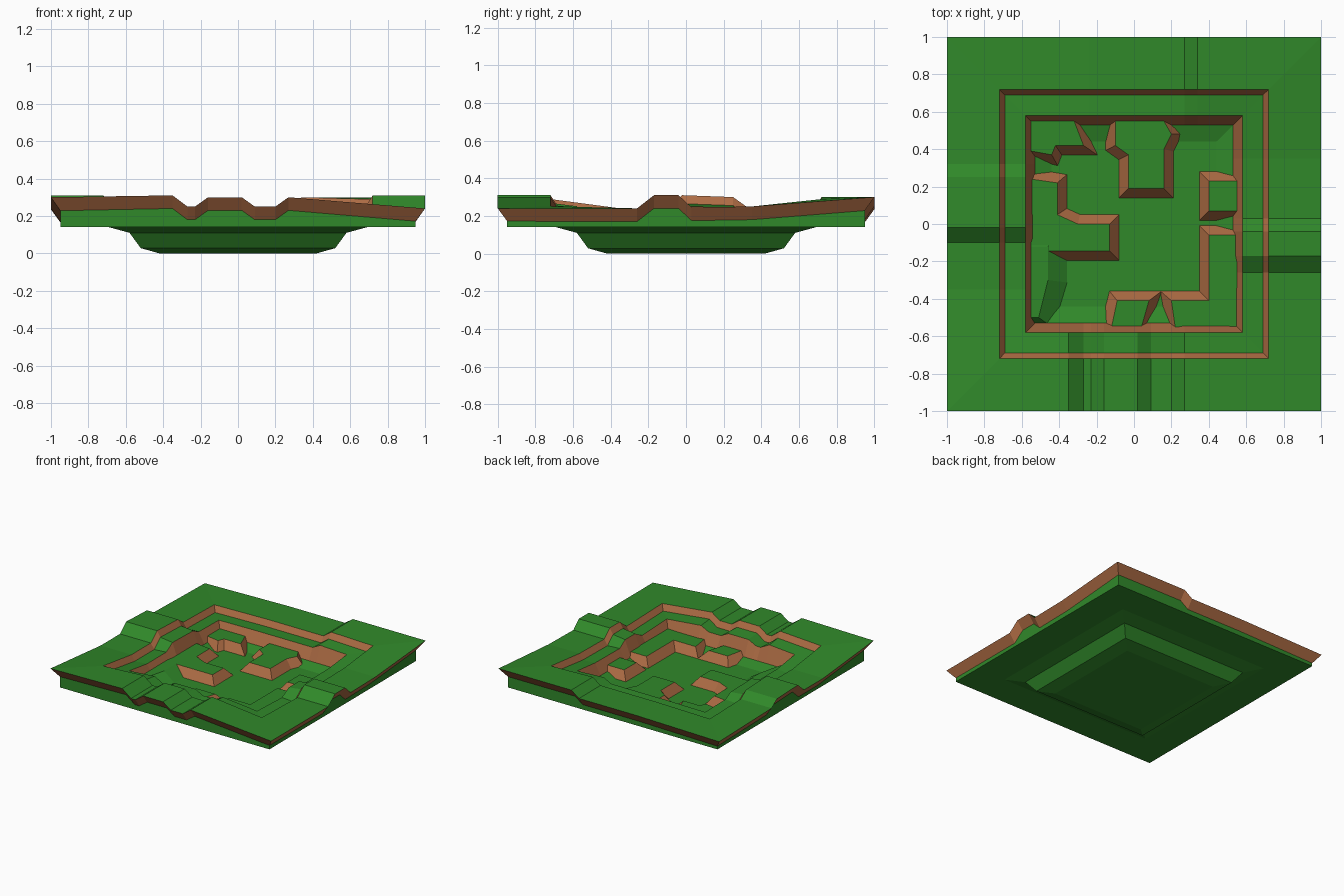
import bpy
import bmesh
from mathutils import Vector

cube = bpy.data.objects.get("Cube")
if cube:
    bpy.data.objects.remove(cube, do_unlink=True)


def material(name, rgb):
    m = bpy.data.materials.new(name)
    m.use_nodes = True
    m.diffuse_color = (*rgb, 1)
    m.node_tree.nodes["Principled BSDF"].inputs["Base Color"].default_value = (*rgb, 1)
    return m


MATS = [material("grass_green", (0.03, 0.25, 0.023)),
        material("earth_brown", (0.42, 0.15, 0.058))]
GREEN, BROWN = 0, 1


def finish(bm, name):
    bmesh.ops.recalc_face_normals(bm, faces=bm.faces)
    mesh = bpy.data.meshes.new(name)
    bm.to_mesh(mesh)
    bm.free()
    for m in MATS:
        mesh.materials.append(m)
    ob = bpy.data.objects.new(name, mesh)
    bpy.context.collection.objects.link(ob)


# Rim height along each side: (distance along side, height), counter-clockwise
FRONT = [(-.35, .31), (-.27, .25), (-.23, .25), (-.16, .30),
         (.02, .30), (.09, .25), (.20, .25), (.27, .30)]
RIGHT = [(-.26, .24), (-.17, .31), (-.04, .31), (.03, .245), (.35, .25)]
BACK = [(.34, .30), (.27, .25), (-.24, .25)]
LEFT = [(.32, .25), (.25, .30), (-.02, .31), (-.10, .24), (-.35, .24)]
SIDES = [
    (FRONT, .30, lambda r, t: (t, -r), lambda r: (-r, -r)),
    (RIGHT, .24, lambda r, t: (r, t), lambda r: (r, -r)),
    (BACK, .30, lambda r, t: (t, r), lambda r: (r, r)),
    (LEFT, .235, lambda r, t: (-r, t), lambda r: (-r, r)),
]


def ring(bm, r, height):
    """Square loop of half-width r; height maps the rim height to z."""
    verts = []
    for i, (profile, corner_z, place, corner) in enumerate(SIDES):
        # inner corners follow the slope of the two sides they join
        z = corner_z
        for t, near_z in (profile[0], SIDES[i - 1][0][-1]):
            z += (near_z - corner_z) * (1 - r) / (1 - abs(t)) / 2
        verts.append(bm.verts.new((*corner(r), height(z))))
        for t, z in profile:
            verts.append(bm.verts.new((*place(r, t), height(z))))
    return verts


def flat(z):
    return lambda rim: z


def below(d):
    return lambda rim: rim - d


# Terrain shell lofted from the underside, round the rim and into the pit
LOFT = [
    (.42, flat(0), GREEN),
    (.52, flat(.028), GREEN),
    (.58, flat(.11), GREEN),
    (.69, flat(.14), GREEN),
    (.95, flat(.14), GREEN),
    (.95, below(.07), GREEN),
    (1.0, below(0), BROWN),
    (.72, below(0), GREEN),
    (.69, below(.045), BROWN),
    (.58, lambda rim: .7 * (rim - .045) + .3 * .22, GREEN),
    (.53, flat(.12), BROWN),
    (.44, flat(.09), GREEN),
]
bm = bmesh.new()
previous = first = None
for r, height, colour in LOFT:
    loop = ring(bm, r, height)
    if previous:
        n = len(loop)
        for i in range(n):
            j = (i + 1) % n
            f = bm.faces.new((previous[i], previous[j], loop[j], loop[i]))
            f.material_index = colour
    else:
        first = loop
    previous = loop
bm.faces.new(first)
bm.faces.new(previous)
finish(bm, "terrain_shell")


# Raised grass ledges with sloping banks on the pit floor
def ledge(name, outline, slope=.055, bank=BROWN, top=.155, base=.085):
    pts = [Vector(p) for p in outline]
    area = sum(a.x * b.y - b.x * a.y for a, b in zip(pts, pts[1:] + pts[:1]))
    if area < 0:
        pts.reverse()
    n = len(pts)
    bm = bmesh.new()
    upper, lower = [], []
    for i, p in enumerate(pts):
        a = (p - pts[i - 1]).normalized()
        b = (pts[(i + 1) % n] - p).normalized()
        na, nb = Vector((a.y, -a.x)), Vector((b.y, -b.x))
        q = p + (na + nb) * slope / (1 + na.dot(nb))
        # keep the foot tucked under the pit wall
        q = Vector([max(-.56, min(.56, c)) for c in q])
        upper.append(bm.verts.new((p.x, p.y, top)))
        lower.append(bm.verts.new((q.x, q.y, base)))
    bm.faces.new(upper)
    bm.faces.new(lower)
    for i in range(n):
        j = (i + 1) % n
        f = bm.faces.new((lower[i], lower[j], upper[j], upper[i]))
        f.material_index = bank
    finish(bm, name)


E = .55
ledge("back_right_ledge", [(-E, .39), (-.44, .37), (-.42, .42), (-.27, .42), (-.32, E), (-E, E)])
ledge("right_ledge", [(-E, .24), (-.41, .22), (-.41, .05), (-.3, 0), (-.13, 0),
                      (-.13, -.145), (-E, -.145)])
ledge("back_ledge", [(-.1, E), (-.1, .42), (-.03, .37), (-.03, .19),
                     (.16, .19), (.16, .4), (.2, .48), (.16, E)])
ledge("left_ledge", [(E, .23), (.4, .23), (.4, .07), (E, .07)])
ledge("front_left_ledge", [(E, -.06), (.4, -.06), (.4, -.41), (.2, -.41), (.22, -E), (E, -E)])
ledge("front_ledge", [(-.09, -.41), (.08, -.41), (.04, -E), (-.12, -E)])

# Grassy ramp climbing the right side of the pit
ledge("right_ramp", [(-E, -.12), (-.46, -.12), (-.46, -.3), (-.51, -.5), (-E, -.5)],
      slope=.11, bank=GREEN, top=.158)
